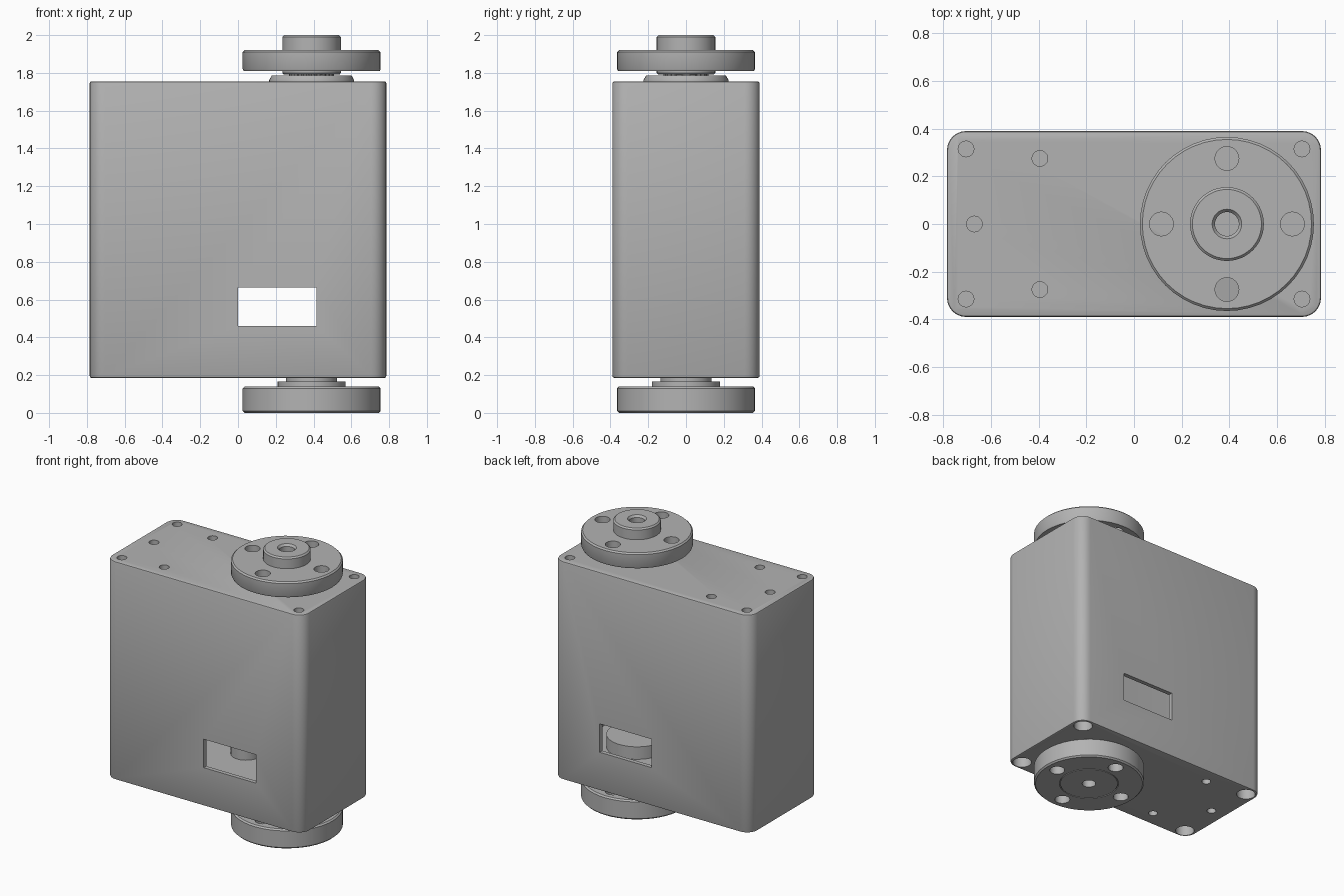
import bpy, bmesh, math
from mathutils import Matrix, Vector

if "Cube" in bpy.data.objects:
    bpy.data.objects.remove(bpy.data.objects["Cube"])

grey = bpy.data.materials.new("plain_grey")
grey.use_nodes = True
colour = (0.45, 0.45, 0.45, 1)
grey.diffuse_color = colour
grey.node_tree.nodes["Principled BSDF"].inputs["Base Color"].default_value = colour

AXIS = 0.39        # x of the output shaft


def finish(name, bm):
    bmesh.ops.recalc_face_normals(bm, faces=bm.faces)
    mesh = bpy.data.meshes.new(name)
    bm.to_mesh(mesh)
    bm.free()
    mesh.materials.append(grey)
    ob = bpy.data.objects.new(name, mesh)
    bpy.context.collection.objects.link(ob)
    return ob


def activate(ob):
    bpy.ops.object.select_all(action="DESELECT")
    ob.select_set(True)
    bpy.context.view_layer.objects.active = ob


def smooth(ob):
    activate(ob)
    bpy.ops.object.shade_smooth_by_angle(angle=math.radians(30))


def add_box(bm, x0, x1, y0, y1, z0, z1, radius=0):
    size = Vector((x1 - x0, y1 - y0, z1 - z0))
    mid = Vector((x0 + x1, y0 + y1, z0 + z1)) / 2
    verts = bmesh.ops.create_cube(
        bm, size=1, matrix=Matrix.Translation(mid) @ Matrix.Diagonal(size.to_4d()))["verts"]
    if radius:
        upright = {e for v in verts for e in v.link_edges
                   if abs(e.verts[0].co.z - e.verts[1].co.z) > 0.01}
        bmesh.ops.bevel(bm, geom=list(upright), offset=radius, segments=6,
                        profile=0.5, affect="EDGES")


def add_cylinder(bm, x, y, z0, z1, r, sides=24):
    bmesh.ops.create_cone(bm, cap_ends=True, segments=sides, radius1=r, radius2=r,
                          depth=z1 - z0, matrix=Matrix.Translation((x, y, (z0 + z1) / 2)))


def cut(ob, bm):
    """Subtract the shapes in bm from ob and discard the cutter."""
    cutter = finish("cutter", bm)
    cutter.hide_render = True
    activate(ob)
    mod = ob.modifiers.new("cut", "BOOLEAN")
    mod.object, mod.operation, mod.solver = cutter, "DIFFERENCE", "EXACT"
    bpy.ops.object.modifier_apply(modifier=mod.name)
    bpy.data.objects.remove(cutter)


def lathe(name, profile, sides=48):
    bm = bmesh.new()
    verts = [bm.verts.new((AXIS + r, 0, z)) for r, z in profile]
    edges = [bm.edges.new(pair) for pair in zip(verts, verts[1:])]
    bmesh.ops.spin(bm, geom=verts + edges, cent=(AXIS, 0, 0), axis=(0, 0, 1),
                   angle=math.tau, steps=sides)
    bmesh.ops.remove_doubles(bm, verts=bm.verts, dist=0.0005)
    return finish(name, bm)


def bolt_holes(ob, z0, z1):
    bm = bmesh.new()
    for i in range(4):
        a = i * math.pi / 2
        add_cylinder(bm, AXIS + 0.275 * math.cos(a), 0.275 * math.sin(a), z0, z1, 0.05)
    cut(ob, bm)
    smooth(ob)


# Housing with rounded upright corners and a fine edge chamfer
bm = bmesh.new()
add_box(bm, -0.785, 0.785, -0.39, 0.39, 0.185, 1.755, 0.08)
rims = [e for e in bm.edges if abs(e.verts[0].co.z - e.verts[1].co.z) < 0.01]
bmesh.ops.bevel(bm, geom=rims, offset=0.01, segments=2, profile=0.5, affect="EDGES")
housing = finish("housing", bm)

# Hollow interior, then the window through both walls
bm = bmesh.new()
add_box(bm, -0.75, 0.75, -0.36, 0.36, 0.36, 1.68, 0.05)
cut(housing, bm)
bm = bmesh.new()
add_box(bm, 0.0, 0.415, -0.5, 0.5, 0.46, 0.665)
cut(housing, bm)

# Screw holes in the lid and the base
bm = bmesh.new()
for x in (-0.705, 0.705):
    for y in (-0.315, 0.315):
        add_cylinder(bm, x, y, 1.715, 1.8, 0.033)
        add_cylinder(bm, x, y, 0.1, 0.3, 0.062)
for x, y in ((-0.395, 0.275), (-0.395, -0.275), (-0.67, 0)):
    add_cylinder(bm, x, y, 1.715, 1.8, 0.033)
    add_cylinder(bm, x, y, 0.1, 0.26, 0.03)
cut(housing, bm)
smooth(housing)

# Bearing boss and low posts on the inner floor
bm = bmesh.new()
add_cylinder(bm, AXIS, 0, 0.35, 0.45, 0.2, 48)
add_cylinder(bm, -0.02, 0.12, 0.35, 0.45, 0.1, 32)
smooth(finish("inner_bosses", bm))

# Raised collar on the lid
smooth(lathe("lid_collar", [(0, 1.75), (0.225, 1.75), (0.225, 1.762),
                            (0.212, 1.785), (0, 1.785)]))

# Splined shaft under the upper wheel
bm = bmesh.new()
add_cylinder(bm, AXIS, 0, 1.77, 1.8, 0.12, 50)
for v in bm.verts:
    if round(math.atan2(v.co.y, v.co.x - AXIS) / math.tau * 50) % 2:
        v.co.x += (AXIS - v.co.x) * 0.08
        v.co.y *= 0.92
finish("output_spline", bm)

# Upper wheel with hub and bored centre
upper = lathe("upper_wheel", [
    (0, 1.87), (0.05, 1.87), (0.05, 1.985), (0.062, 2), (0.145, 2), (0.155, 1.99),
    (0.155, 1.92), (0.355, 1.92), (0.365, 1.91), (0.365, 1.82), (0.36, 1.81),
    (0.155, 1.81), (0.155, 1.8), (0.148, 1.792), (0, 1.792)])
bolt_holes(upper, 1.7, 2.1)

# Lower idler wheel with a shallow centre groove and bore
lower = lathe("lower_wheel", [
    (0, 0.08), (0.045, 0.08), (0.045, 0), (0.19, 0), (0.19, 0.006), (0.196, 0.006),
    (0.196, 0), (0.355, 0), (0.365, 0.01), (0.365, 0.13), (0.355, 0.14),
    (0.18, 0.14), (0.18, 0.165), (0.135, 0.165), (0.135, 0.19), (0, 0.19)])
bolt_holes(lower, -0.1, 0.3)
